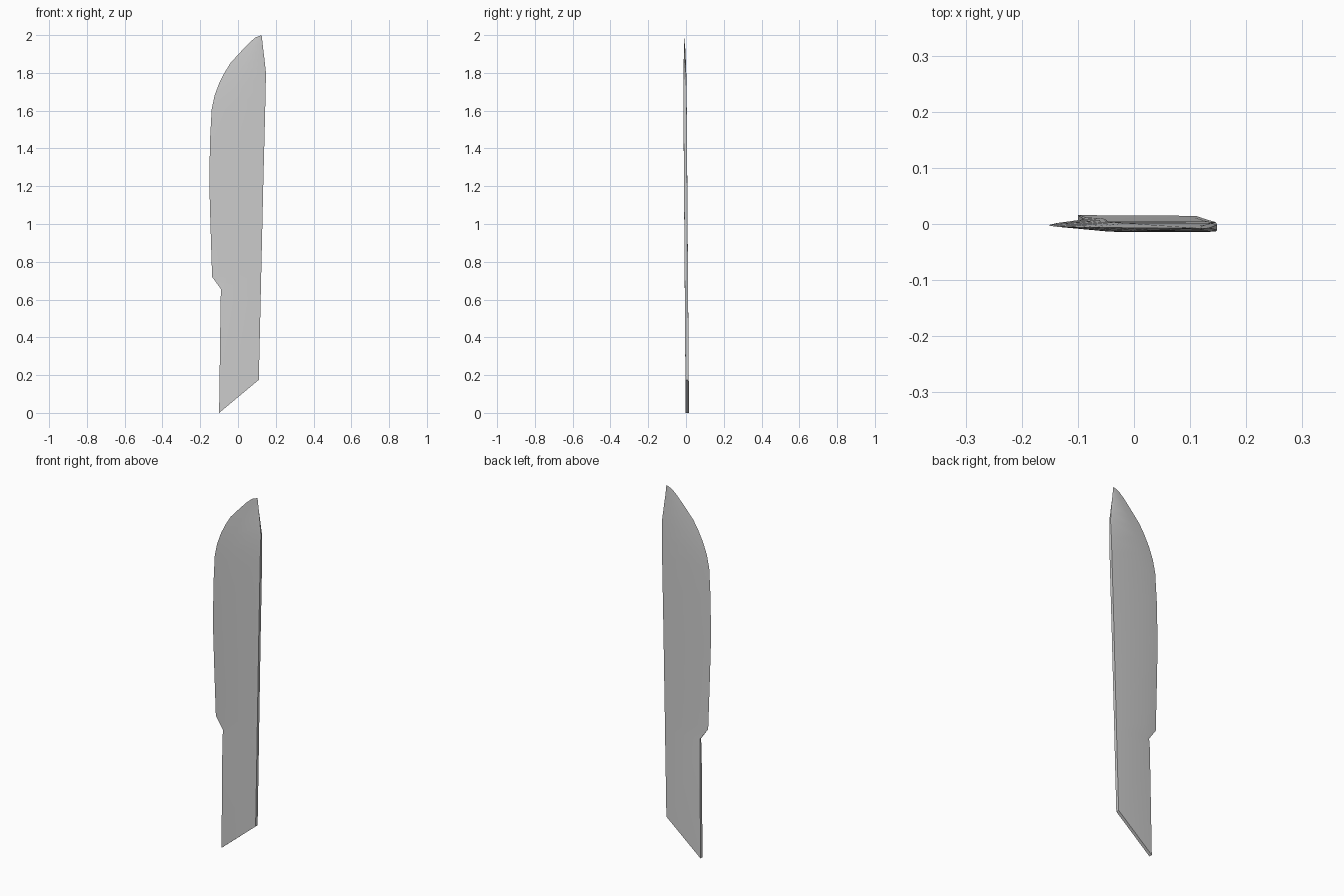
import bpy, bmesh

# Loft stations from butt to tip:
# cutting edge (x, z), edge half-thickness, bevel start x,
# spine (x, z), spine half-thickness, body half-thickness
stations = [
    (-0.100, 0.000, .0088, -0.097, 0.110, 0.175, .0088, .0088),
    (-0.092, 0.600, .0080, -0.085, 0.120, 0.600, .0085, .0088),
    (-0.090, 0.655, .0050, -0.070, 0.121, 0.660, .0085, .0088),
    (-0.137, 0.720, 0,     -0.058, 0.123, 0.740, .0085, .0088),
    (-0.146, 1.000, 0,     -0.052, 0.129, 1.000, .0085, .0088),
    (-0.152, 1.220, 0,     -0.050, 0.134, 1.220, .0085, .0088),
    (-0.148, 1.450, 0,     -0.048, 0.140, 1.450, .0085, .0088),
    (-0.139, 1.610, 0,     -0.045, 0.144, 1.610, .0085, .0088),
    (-0.124, 1.680, 0,     -0.036, 0.146, 1.700, .0080, .0085),
    (-0.100, 1.745, 0,     -0.015, 0.148, 1.800, .0050, .0075),
    (-0.072, 1.800, 0,      0.010, 0.143, 1.845, .0030, .0062),
    (-0.040, 1.852, 0,      0.035, 0.138, 1.890, .0015, .0048),
    (0.010, 1.907, 0,       0.065, 0.133, 1.930, 0,     .0032),
    (0.060, 1.960, 0,       0.092, 0.129, 1.965, 0,     .0016),
    (0.092, 1.987, 0,       0.107, 0.127, 1.985, 0,     .0007),
    (0.125, 2.000, 0,       0.125, 0.125, 2.000, 0,     0),
]


def lean(z):
    """The blade leans very slightly forward as it rises."""
    return 0.007 - 0.0073 * z


bm = bmesh.new()
rings = []
for ex, ez, et, bx, sx, sz, st, t in stations:
    inner = sx - min(0.012, (sx - bx) * 0.3)

    def along(x):
        return ez + (sz - ez) * (x - ex) / (sx - ex) if sx > ex else ez

    profile = [(ex, et), (bx, t), (inner, t), (sx, st)]
    front = [(x, lean(along(x)) - h, along(x)) for x, h in profile]
    back = [(x, lean(along(x)) + h, along(x)) for x, h in reversed(profile)]
    rings.append([bm.verts.new(p) for p in front + back])

# Skin between stations, then close the slanted butt
for a, b in zip(rings, rings[1:]):
    for i in range(8):
        j = (i + 1) % 8
        bm.faces.new((a[i], a[j], b[j], b[i]))
bm.faces.new(rings[0][::-1])
bmesh.ops.remove_doubles(bm, verts=bm.verts, dist=0.0002)
bmesh.ops.recalc_face_normals(bm, faces=bm.faces)

mesh = bpy.data.meshes.new("machete_blade")
bm.to_mesh(mesh)
bm.free()
blade = bpy.data.objects.new("machete_blade", mesh)
bpy.context.collection.objects.link(blade)
bpy.context.view_layer.objects.active = blade
blade.select_set(True)
bpy.ops.object.shade_smooth_by_angle(angle=0.52)
